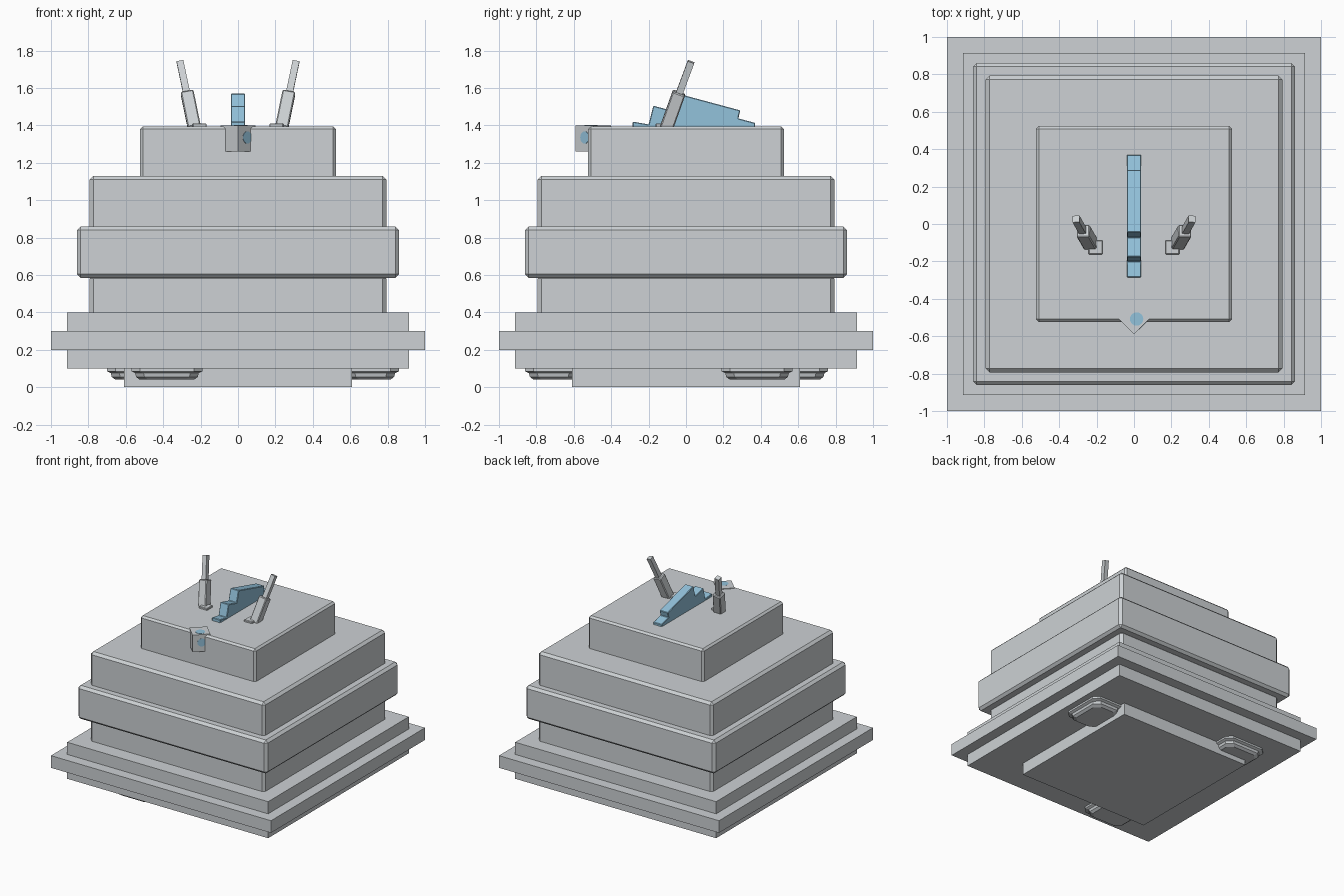
import bpy, bmesh, math
from mathutils import Vector, Matrix

if "Cube" in bpy.data.objects:
    bpy.data.objects.remove(bpy.data.objects["Cube"], do_unlink=True)


def material(name, rgb):
    mat = bpy.data.materials.new(name)
    mat.use_nodes = True
    mat.diffuse_color = (*rgb, 1)
    mat.node_tree.nodes["Principled BSDF"].inputs["Base Color"].default_value = (*rgb, 1)
    return mat


GREY = material("light grey", (0.61, 0.64, 0.66))
BLUE = material("sky blue", (0.29, 0.54, 0.71))


def finish(bm, name, mat, bevel=0):
    bmesh.ops.recalc_face_normals(bm, faces=bm.faces)
    mesh = bpy.data.meshes.new(name)
    bm.to_mesh(mesh)
    bm.free()
    mesh.materials.append(mat)
    obj = bpy.data.objects.new(name, mesh)
    bpy.context.collection.objects.link(obj)
    if bevel:
        mod = obj.modifiers.new("edge bevel", "BEVEL")
        mod.width = bevel
        mod.segments = 1
    return obj


def box(name, center, size, mat=GREY, bevel=0, rotation=None):
    bm = bmesh.new()
    bmesh.ops.create_cube(bm, size=1)
    bm.transform(Matrix.Diagonal((*size, 1)))
    if rotation:
        bm.transform(rotation)
    bm.transform(Matrix.Translation(center))
    return finish(bm, name, mat, bevel)


def bar(name, start, end, width, bevel=0):
    # square bar running between two points
    a, b = Vector(start), Vector(end)
    axis = b - a
    turn = Vector((0, 0, 1)).rotation_difference(axis).to_matrix().to_4x4()
    return box(name, (a + b) / 2, (width, width, axis.length), bevel=bevel, rotation=turn)


# Stacked square tiers: name, half width, bottom, top, bevel
for name, half, low, high, bevel in [
    ("bottom_pad", 0.61, 0, 0.1, 0),
    ("lower_plate", 0.913, 0.1, 0.2, 0),
    ("wide_plate", 1.0, 0.2, 0.3, 0),
    ("upper_plate", 0.913, 0.3, 0.4, 0),
    ("lower_tier", 0.793, 0.38, 0.6, 0.02),
    ("middle_tier", 0.861, 0.585, 0.86, 0.02),
    ("upper_tier", 0.793, 0.84, 1.13, 0.02),
    ("top_tier", 0.524, 1.11, 1.395, 0.015),
]:
    box(name, (0, 0, (low + high) / 2), (2 * half, 2 * half, high - low), bevel=bevel)


# Stepped feet with clipped corners under the lower plate
def foot(name, cx, cy, sx, sy):
    bm = bmesh.new()
    rings = []
    for z, inset in [(0.11, 0), (0.085, 0), (0.075, 0.02), (0.055, 0.025), (0.04, 0.045)]:
        hx, hy, cut = sx / 2 - inset, sy / 2 - inset, 0.045
        corners = [(hx, hy - cut), (hx - cut, hy), (cut - hx, hy), (-hx, hy - cut),
                   (-hx, cut - hy), (cut - hx, -hy), (hx - cut, -hy), (hx, cut - hy)]
        rings.append([bm.verts.new((cx + x, cy + y, z)) for x, y in corners])
    for upper, lower in zip(rings, rings[1:]):
        for i in range(8):
            j = (i + 1) % 8
            bm.faces.new((upper[i], upper[j], lower[j], lower[i]))
    bm.faces.new(rings[0])
    bm.faces.new(rings[-1])
    finish(bm, name, GREY)


foot("front_foot", -0.38, -0.71, 0.38, 0.3)
foot("side_foot", 0.71, 0.38, 0.3, 0.38)
foot("back_foot", -0.51, 0.61, 0.38, 0.3)

# Blue stepped fin along the middle of the top
profile = [(-0.285, 1.38), (-0.285, 1.42), (-0.2, 1.405), (-0.175, 1.505), (-0.07, 1.477),
           (-0.045, 1.57), (0.29, 1.48), (0.28, 1.437), (0.37, 1.413), (0.37, 1.38)]
bm = bmesh.new()
side = bm.faces.new([bm.verts.new((-0.038, y, z)) for y, z in profile])
extruded = bmesh.ops.extrude_face_region(bm, geom=[side])
moved = [v for v in extruded["geom"] if isinstance(v, bmesh.types.BMVert)]
bmesh.ops.translate(bm, verts=moved, vec=(0.076, 0, 0))
bm.faces.ensure_lookup_table()
if not side.is_valid or len([f for f in bm.faces if len(f.verts) == len(profile)]) < 2:
    bmesh.ops.holes_fill(bm, edges=bm.edges)
finish(bm, "blue_fin", BLUE, 0.004)

# Two leaning antennas, mirrored left and right
for s, label in [(1, "left"), (-1, "right")]:
    bar(label + "_antenna_socket", (s * 0.233, -0.105, 1.385), (s * 0.272, -0.037, 1.575), 0.07, 0.006)
    bar(label + "_antenna_rod", (s * 0.272, -0.04, 1.56), (s * 0.31, 0.027, 1.74), 0.037)
    box(label + "_antenna_base", (s * 0.205, -0.125, 1.4), (0.075, 0.075, 0.02), bevel=0.004)

# Diamond-turned lamp housing on the front edge
quarter = Matrix.Rotation(math.pi / 4, 4, "Z")
box("lamp_housing", (0, -0.495, 1.33), (0.134, 0.134, 0.14), rotation=quarter)


# Blue round lenses on the housing
def lens(name, center, normal, radius):
    bm = bmesh.new()
    bmesh.ops.create_cone(bm, cap_ends=True, segments=16, radius1=radius, radius2=radius, depth=0.004)
    bm.transform(Vector((0, 0, 1)).rotation_difference(Vector(normal)).to_matrix().to_4x4())
    bm.transform(Matrix.Translation(center))
    finish(bm, name, BLUE)


lens("front_lens", (0.049, -0.541, 1.335), (1, -1, 0), 0.033)
lens("top_lens", (0.014, -0.508, 1.4), (0, 0, 1), 0.036)
